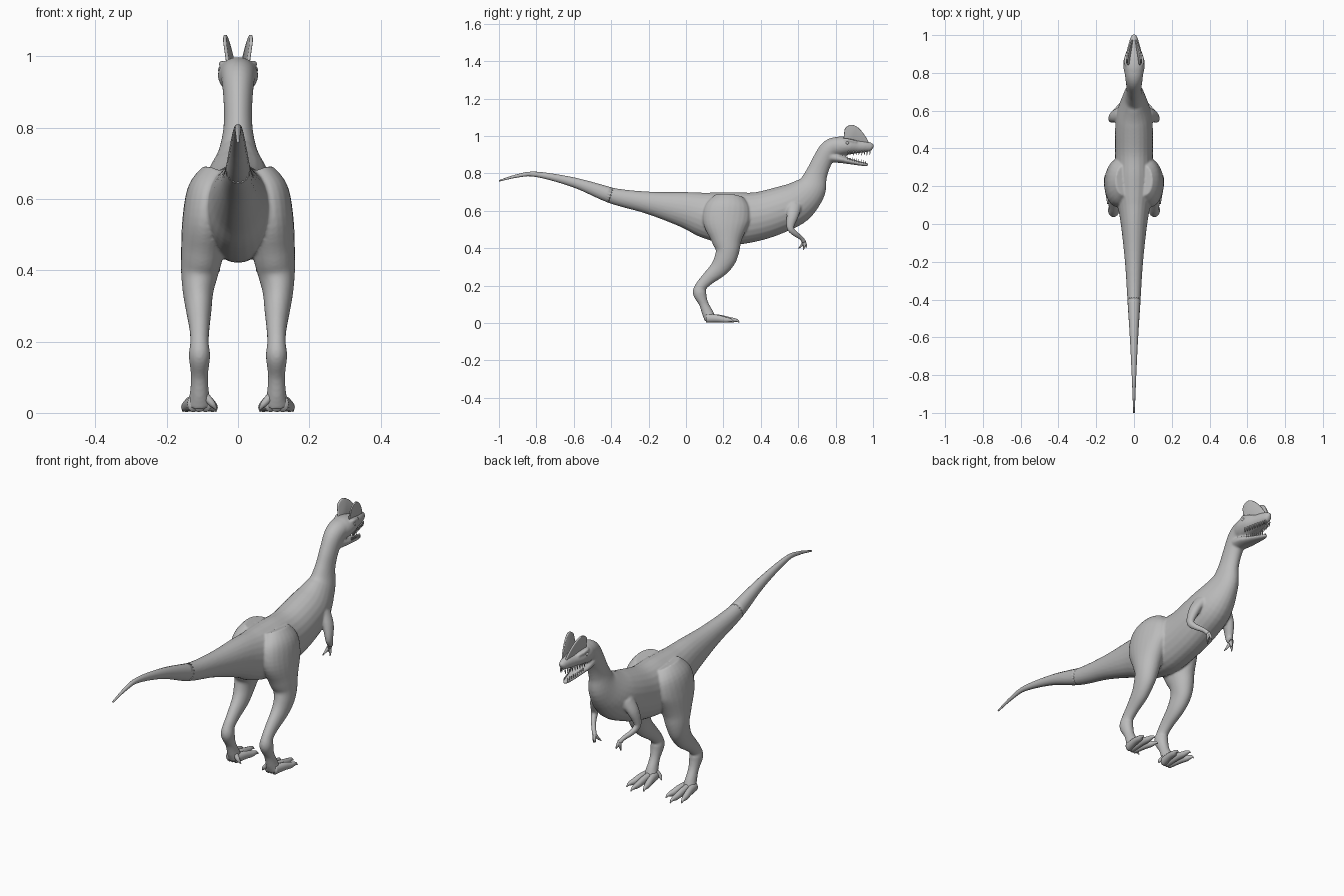
import bpy, bmesh, math
from mathutils import Vector

cube = bpy.data.objects.get("Cube")
if cube:
    bpy.data.objects.remove(cube)

skin = bpy.data.materials.new("grey_skin")
skin.use_nodes = True
GREY = (0.5, 0.5, 0.5, 1)
skin.diffuse_color = GREY
skin.node_tree.nodes["Principled BSDF"].inputs["Base Color"].default_value = GREY


def spline(points, steps):
    """Catmull-Rom curve through tuples of any length."""
    pts = [Vector(p) for p in points]
    pts = [pts[0]] + pts + [pts[-1]]
    out = []
    for a, b, c, d in zip(pts, pts[1:], pts[2:], pts[3:]):
        for i in range(steps):
            t = i / steps
            out.append(0.5 * (2 * b + (c - a) * t + (2 * a - 5 * b + 4 * c - d) * t * t
                              + (3 * b - a - 3 * c + d) * t ** 3))
    return out + [pts[-1]]


def loft(bm, sections, side=1, steps=5, sides=24):
    """Skin ellipses (x, y, z, half width, half depth) along a smooth path."""
    rows = spline(sections, steps)
    centres = [Vector((r[0] * side, r[1], r[2])) for r in rows]
    rings = []
    for i, r in enumerate(rows):
        tangent = (centres[min(i + 1, len(rows) - 1)] - centres[max(i - 1, 0)]).normalized()
        across = Vector((1, 0, 0))
        across = (across - tangent * across.dot(tangent)).normalized()
        up = tangent.cross(across)
        ring = []
        for k in range(sides):
            a = math.tau * k / sides
            ring.append(bm.verts.new(centres[i] + across * max(r[3], 0.001) * math.cos(a)
                                     + up * max(r[4], 0.001) * math.sin(a)))
        rings.append(ring)
    faces = [bm.faces.new(rings[0]), bm.faces.new(rings[-1])]
    for lo, hi in zip(rings, rings[1:]):
        for k in range(sides):
            n = (k + 1) % sides
            faces.append(bm.faces.new((lo[k], lo[n], hi[n], hi[k])))
    bmesh.ops.recalc_face_normals(bm, faces=faces)


def finish(name, bm):
    mesh = bpy.data.meshes.new(name)
    bm.to_mesh(mesh)
    bm.free()
    mesh.materials.append(skin)
    mesh.shade_smooth()
    obj = bpy.data.objects.new(name, mesh)
    bpy.context.collection.objects.link(obj)
    return obj


# Tail, trunk and neck: y, z, half width, half height
trunk = [(-1, .76, .004, .004), (-.9, .787, .008, .009), (-.8, .795, .012, .014),
         (-.6, .752, .022, .026), (-.4, .682, .035, .042), (-.2, .643, .048, .06),
         (0, .605, .07, .097), (.12, .575, .09, .125), (.25, .56, .1, .14),
         (.38, .57, .1, .13), (.5, .605, .1, .122), (.59, .645, .09, .112),
         (.665, .715, .06, .085), (.695, .79, .042, .06), (.725, .86, .04, .053),
         (.765, .925, .045, .052), (.81, .95, .05, .046), (.85, .95, .045, .035)]
trunk = [(0,) + p for p in trunk]
upper_jaw = [(0, .77, .935, .04, .045), (0, .82, .945, .055, .052), (0, .87, .947, .054, .046),
             (0, .92, .944, .038, .036), (0, .96, .944, .027, .03), (0, .99, .94, .017, .022),
             (0, 1, .936, .008, .012)]
lower_jaw = [(0, .77, .89, .04, .032), (0, .82, .878, .042, .022), (0, .87, .866, .034, .016),
             (0, .92, .855, .024, .012), (0, .955, .849, .016, .01), (0, .974, .846, .008, .006)]
leg = [(.055, .23, .675, .045, .08), (.075, .225, .62, .066, .12), (.09, .215, .54, .066, .125),
       (.1, .218, .45, .06, .085), (.108, .222, .39, .052, .064), (.112, .208, .34, .043, .058),
       (.11, .175, .29, .036, .048), (.108, .115, .235, .028, .035), (.108, .08, .195, .026, .031),
       (.108, .073, .16, .03, .036), (.108, .094, .105, .024, .025), (.108, .115, .055, .027, .03),
       (.108, .13, .02, .035, .03)]
arm = [(.075, .58, .63, .025, .04), (.105, .57, .575, .024, .032), (.12, .558, .51, .016, .02),
       (.108, .585, .477, .013, .015), (.085, .615, .455, .011, .012), (.07, .632, .433, .012, .012)]

bm = bmesh.new()
for part in (trunk, upper_jaw, lower_jaw):
    loft(bm, part)
for side in (1, -1):
    loft(bm, leg, side)
    loft(bm, arm, side)
    # Brow ridge
    loft(bm, [(.03, .83, .975, .008, .008), (.044, .86, .979, .011, .009),
              (.034, .91, .968, .007, .007)], side, sides=12)
body = finish("body", bm)
fuse = body.modifiers.new("fuse", 'REMESH')
fuse.mode = 'VOXEL'
fuse.voxel_size = 0.0055
fuse.use_smooth_shade = True
soften = body.modifiers.new("soften", 'SMOOTH')
soften.factor = 0.5
soften.iterations = 4

# Slender end of the tail
bm = bmesh.new()
loft(bm, trunk[:5], sides=16)
finish("tail_tip", bm)

crest_outline = [(.84, .965), (.845, 1.01), (.852, 1.043), (.885, 1.06), (.92, 1.045),
                 (.955, 1.005), (.975, .96), (.93, .95), (.87, .955)]
for side, word in ((1, "left"), (-1, "right")):
    # Three forward toes and a small rear toe, each ending in a claw
    bm = bmesh.new()
    for base, tip, reach in ((.092, .062, .25), (.108, .11, .285), (.124, .154, .255)):
        def along(t):
            return base + (tip - base) * t, .11 + (reach - .11) * t
        loft(bm, [(*along(0), .026, .018, .024), (*along(.4), .024, .016, .02),
                  (*along(.7), .017, .014, .015), (*along(.84), .016, .01, .011),
                  (*along(.93), .013, .006, .007), (*along(1), .004, .002, .002)], side, sides=12)
    loft(bm, [(.09, .11, .045, .012, .012), (.072, .105, .025, .009, .009),
              (.06, .11, .008, .002, .002)], side, sides=10)
    finish(word + "_toes", bm)

    # Fingers
    bm = bmesh.new()
    for x, y, z in ((.052, .602, .398), (.058, .642, .403), (.076, .628, .392)):
        loft(bm, [(.07, .63, .44, .009, .009), ((.07 + x) / 2, (.638 + y) / 2, .418, .007, .007),
                  (x, y, z, .002, .002)], side, sides=10)
    finish(word + "_fingers", bm)

    # Thin head crest, leaning outward and closing toward the snout
    bm = bmesh.new()
    ring = spline(crest_outline + crest_outline[:1], 4)[:-1]
    verts = [bm.verts.new((side * (.028 + (z - .97) * .16 - (y - .87) * .13), y, z)) for y, z in ring]
    face = bm.faces.new(verts)
    new = bmesh.ops.extrude_face_region(bm, geom=[face])["geom"]
    bmesh.ops.translate(bm, vec=(side * -.009, 0, 0),
                        verts=[v for v in new if isinstance(v, bmesh.types.BMVert)])
    bmesh.ops.recalc_face_normals(bm, faces=bm.faces)
    crest = finish(word + "_crest", bm)
    bevel = crest.modifiers.new("round", 'BEVEL')
    bevel.width = .003
    bevel.segments = 2

    # Eye
    bm = bmesh.new()
    bmesh.ops.create_uvsphere(bm, u_segments=16, v_segments=10, radius=.01)
    bmesh.ops.translate(bm, vec=(side * .046, .862, .962), verts=bm.verts)
    finish(word + "_eye", bm)

    # Upper and lower teeth following the jaw edges
    bm = bmesh.new()
    for i in range(9):
        t = i / 8
        y = .868 + .115 * t
        x = .04 - .027 * t
        loft(bm, [(x, y, .92, .004, .004), (x, y, .908, .003, .003),
                  (x, y - .003, .897, .001, .001)], side, steps=2, sides=6)
        y = .865 + .095 * t
        x = .029 - .019 * t
        z = .872 - .022 * t
        loft(bm, [(x, y, z, .003, .003), (x, y, z + .018, .001, .001)], side, steps=2, sides=6)
    finish(word + "_teeth", bm)
